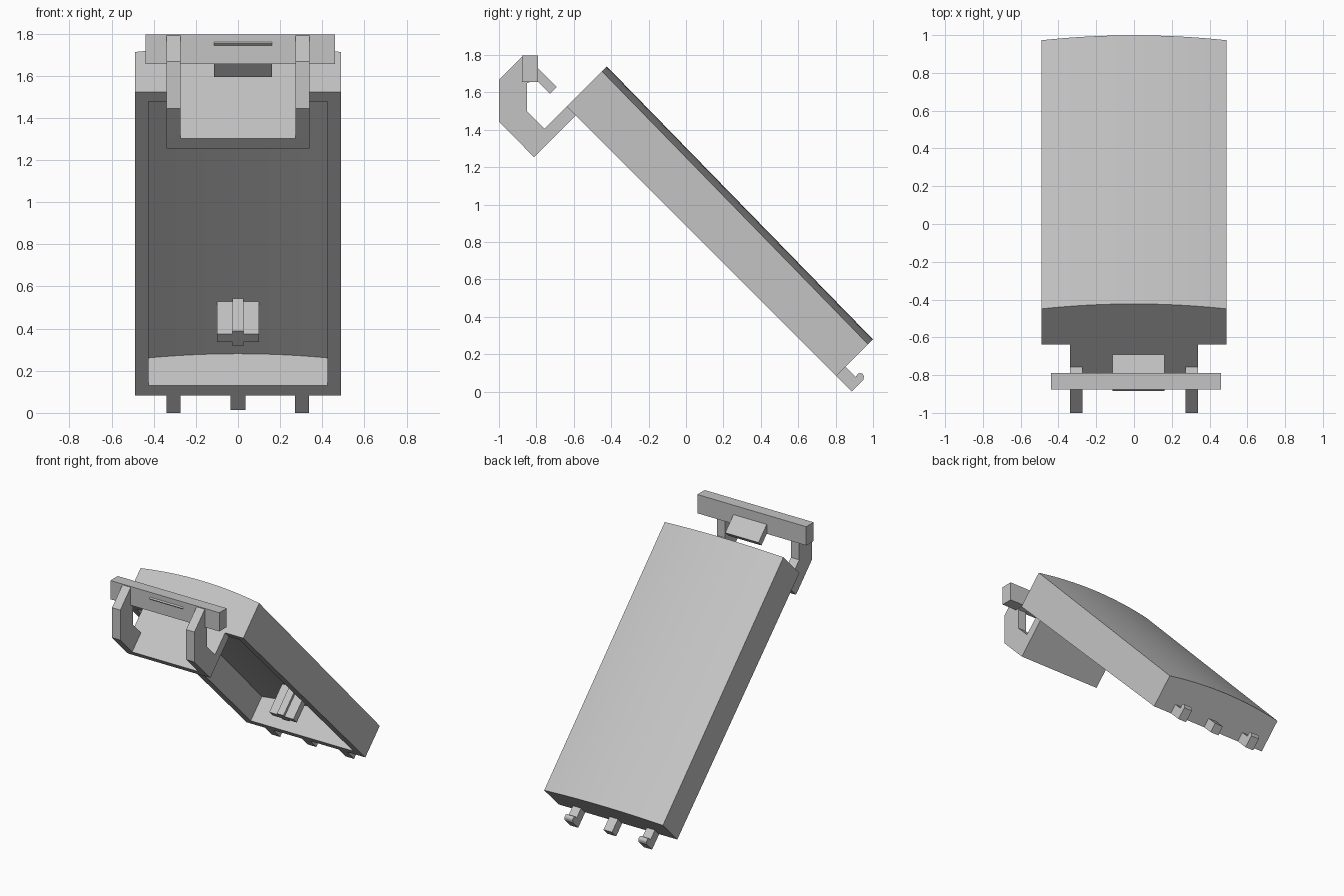
import bpy, bmesh, math

if "Cube" in bpy.data.objects:
    bpy.data.objects.remove(bpy.data.objects["Cube"], do_unlink=True)

grey = bpy.data.materials.new("light_grey")
grey.use_nodes = True
grey.diffuse_color = (0.55, 0.55, 0.55, 1)
grey.node_tree.nodes["Principled BSDF"].inputs["Base Color"].default_value = (0.55, 0.55, 0.55, 1)

S = math.sqrt(0.5)
LENGTH, HALF, WALL, DEPTH, TAPER, SAG = 2.037, 0.49, 0.066, 0.304, 0.026, 0.037


def tilt(u, v):
    """Distance down the slope and out of the slope -> (y, z)."""
    return -0.638 + S * (u + v), 1.524 + S * (v - u)


def finish(name, bm):
    bmesh.ops.recalc_face_normals(bm, faces=bm.faces)
    mesh = bpy.data.meshes.new(name)
    bm.to_mesh(mesh)
    bm.free()
    mesh.materials.append(grey)
    ob = bpy.data.objects.new(name, mesh)
    bpy.context.collection.objects.link(ob)
    return ob


def extrude(name, profile, x0, x1):
    """Extrude a (y, z) profile along x."""
    bm = bmesh.new()
    ends = [[bm.verts.new((x, y, z)) for y, z in profile] for x in (x0, x1)]
    for loop in ends:
        bm.faces.new(loop)
    n = len(profile)
    for i in range(n):
        j = (i + 1) % n
        bm.faces.new((ends[0][i], ends[0][j], ends[1][j], ends[1][i]))
    return finish(name, bm)


def slab(name, u0, u1, v0, v1, x0, x1):
    return extrude(name, [tilt(u0, v0), tilt(u1, v0), tilt(u1, v1), tilt(u0, v1)], x0, x1)


def crown(x, u):
    """Height of the domed outer face."""
    return DEPTH - TAPER * u / LENGTH - SAG * (x / HALF) ** 2


def tray(bm, half, u0, u1, inset, steps=16):
    """Open domed box; returns its four rim corners."""
    rows = []
    for u in (u0, u1):
        xs = [half * (2 * i / steps - 1) for i in range(steps + 1)]
        pts = [(-half, 0)] + [(x, crown(x, u) - inset) for x in xs] + [(half, 0)]
        rows.append([bm.verts.new((x, *tilt(u, v))) for x, v in pts])
    for row in rows:
        bm.faces.new(row)
    a, b = rows
    for i in range(len(a) - 1):
        bm.faces.new((a[i], a[i + 1], b[i + 1], b[i]))
    return [a[0], a[-1], b[-1], b[0]]


# Hollow cover with domed outside
bm = bmesh.new()
outer = tray(bm, HALF, 0, LENGTH, 0)
inner = tray(bm, HALF - WALL, WALL, LENGTH - WALL, WALL)
for i in range(4):
    j = (i + 1) % 4
    bm.faces.new((outer[i], outer[j], inner[j], inner[i]))
cover = finish("cover_shell", bm)
bpy.context.view_layer.objects.active = cover
cover.select_set(True)
bpy.ops.object.shade_smooth_by_angle(angle=math.radians(25))

# Cross-shaped post inside the cover
slab("post_web", 1.625, 1.68, 0, 0.225, -0.1, 0.1)
slab("post_rib", 1.605, 1.705, 0, 0.225, -0.027, 0.027)

# Plate flush with the upper end wall
slab("latch_plate", 0, 0.068, -0.314, 0, -0.34, 0.34)

# Bent arms carrying the cross bar
arm = [tilt(0, -0.314), (-1, 1.444), (-1, 1.668), (-0.872, 1.796), (-0.82, 1.796),
       (-0.82, 1.66), (-0.85, 1.65), (-0.85, 1.5), tilt(0, -0.167)]
for side, x in (("right", -0.34), ("left", 0.272)):
    extrude(side + "_arm", arm, x, x + 0.068)

# Cross bar with slanted catch through it
extrude("cross_bar", [(-0.877, 1.657), (-0.79, 1.657), (-0.79, 1.797), (-0.877, 1.797)], -0.44, 0.46)
extrude("catch_tongue", [(-0.885, 1.752), (-0.727, 1.594), (-0.692, 1.629), (-0.85, 1.787)], -0.114, 0.161)

# Lower pegs: hooked outer pair and plain middle one
hook = [(LENGTH, 0), (2.155, 0), (2.155, 0.09)]
hook += [(2.131 + 0.02 * math.cos(t), 0.088 + 0.02 * math.sin(t))
         for t in (math.radians(20 * k) for k in range(1, 11))]
hook += [(2.115, 0.07), (LENGTH, 0.07)]
for side, x in (("right", -0.34), ("left", 0.27)):
    extrude(side + "_peg", [tilt(u, v) for u, v in hook], x, x + 0.068)
slab("middle_peg", LENGTH, 2.137, 0, 0.07, -0.035, 0.035)
